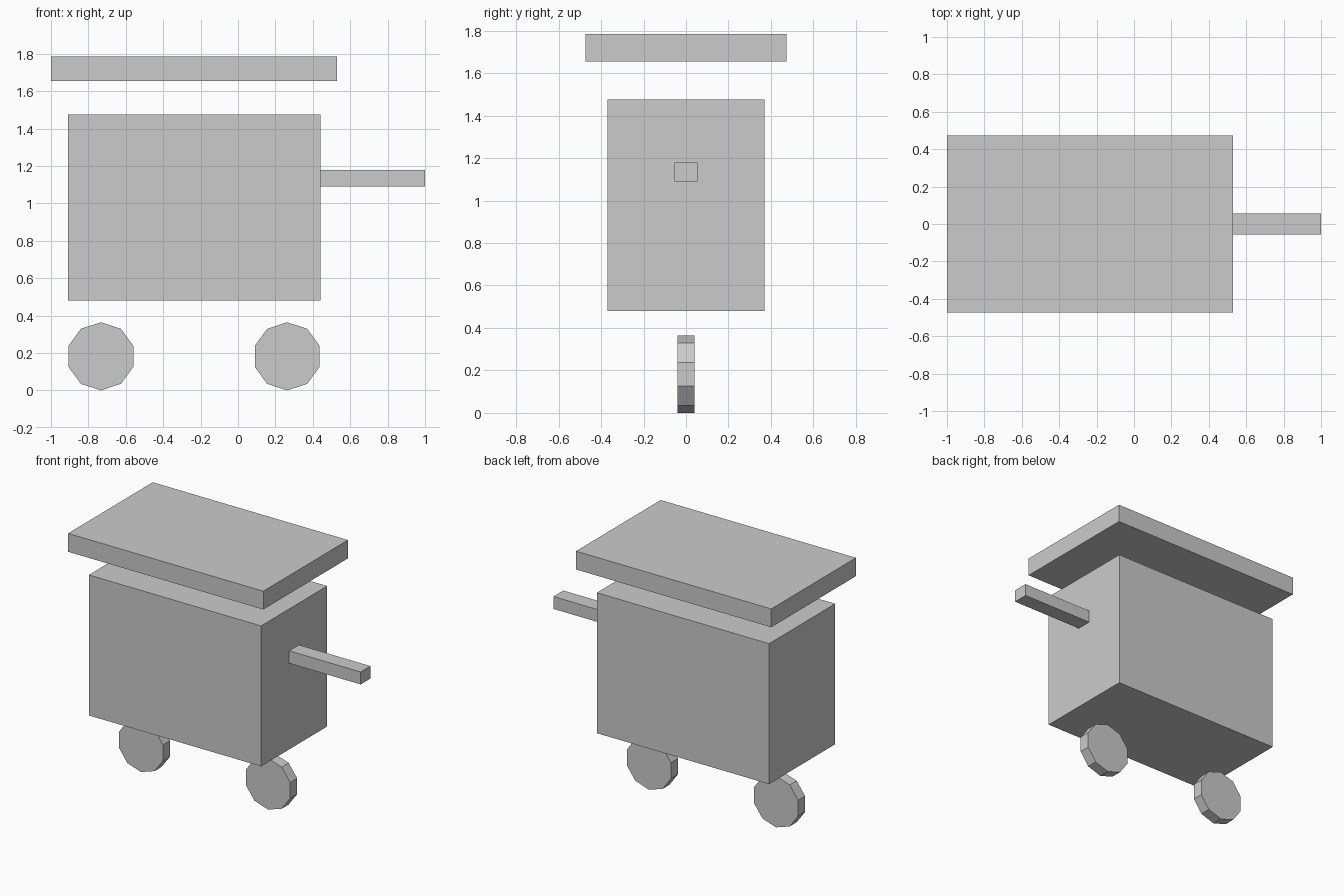
import bpy
import math

cube = bpy.data.objects.get("Cube")
if cube:
    bpy.data.objects.remove(cube, do_unlink=True)

# Single plain grey for the whole cart
grey = bpy.data.materials.new("plain grey")
grey.use_nodes = True
colour = (0.6, 0.6, 0.6, 1)
grey.diffuse_color = colour
grey.node_tree.nodes["Principled BSDF"].inputs["Base Color"].default_value = colour


def finish(name):
    obj = bpy.context.object
    obj.name = name
    obj.data.materials.append(grey)
    return obj


def box(name, x, y, z):
    """Box spanning the given (low, high) ranges."""
    spans = (x, y, z)
    bpy.ops.mesh.primitive_cube_add(size=1, location=[(a + b) / 2 for a, b in spans])
    bpy.context.object.scale = [b - a for a, b in spans]
    bpy.ops.object.transform_apply(location=False, rotation=False, scale=True)
    return finish(name)


def wheel(name, x, radius=0.182, width=0.078):
    """Ten-sided disc with a corner at the top, turning about the y axis."""
    bpy.ops.mesh.primitive_cylinder_add(
        vertices=10, radius=radius, depth=width,
        location=(x, 0, radius), rotation=(math.pi / 2, 0, 0))
    return finish(name)


# Cart body, floating canopy and push handle
box("cart_body", (-0.91, 0.44), (-0.37, 0.37), (0.48, 1.475))
box("canopy", (-1, 0.53), (-0.474, 0.474), (1.655, 1.785))
box("push_handle", (0.44, 1), (-0.055, 0.055), (1.09, 1.178))

# Two wheels on the centre line
wheel("right_wheel", -0.733)
wheel("left_wheel", 0.263)
